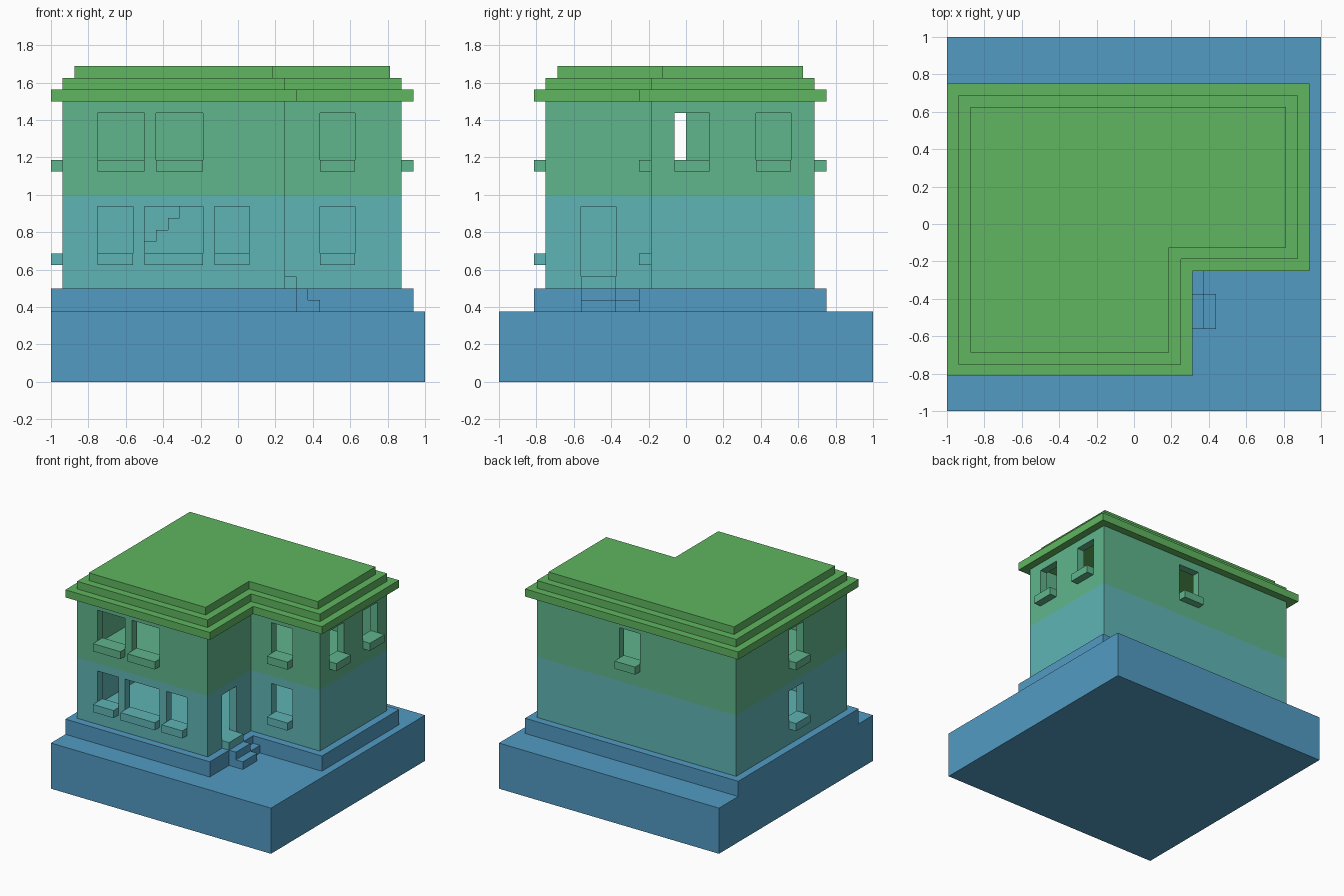
import bpy, bmesh

cube = bpy.data.objects.get("Cube")
if cube:
    bpy.data.objects.remove(cube, do_unlink=True)

U = 1 / 16  # building module: wall thickness, sill and step size


def material(name, rgb):
    m = bpy.data.materials.new(name)
    m.use_nodes = True
    col = (*rgb, 1)
    m.diffuse_color = col
    m.node_tree.nodes["Principled BSDF"].inputs["Base Color"].default_value = col
    return m


BLUE = material("ground blue", (0.084, 0.328, 0.546))
TEAL = material("lower storey teal", (0.115, 0.462, 0.462))
SEA = material("upper storey sea green", (0.115, 0.462, 0.262))
GREEN = material("roof green", (0.115, 0.462, 0.115))


def make(name, bm, mat):
    bmesh.ops.recalc_face_normals(bm, faces=bm.faces)
    me = bpy.data.meshes.new(name)
    bm.to_mesh(me)
    bm.free()
    if mat:
        me.materials.append(mat)
    ob = bpy.data.objects.new(name, me)
    bpy.context.scene.collection.objects.link(ob)
    return ob


def prism(bm, pts, z0, z1):
    face = bm.faces.new([bm.verts.new((x, y, z0)) for x, y in pts])
    ext = bmesh.ops.extrude_face_region(bm, geom=[face])
    tops = [v for v in ext["geom"] if isinstance(v, bmesh.types.BMVert)]
    bmesh.ops.translate(bm, verts=tops, vec=(0, 0, z1 - z0))


def rect(x0, x1, y0, y1):
    return [(x0, y0), (x1, y0), (x1, y1), (x0, y1)]


def plan(d):
    """L-shaped house outline, inset by d."""
    x0, x1, y0, y1 = -1 + d, 0.9375 - d, -0.8125 + d, 0.75 - d
    nx, ny = 0.3125 - d, -0.25 + d
    return [(x0, y0), (nx, y0), (nx, ny), (x1, ny), (x1, y1), (x0, y1)]


def slab(name, pts, z0, z1, mat=None):
    bm = bmesh.new()
    prism(bm, pts, z0, z1)
    return make(name, bm, mat)


def cut(ob, cutter):
    """Subtract the cutter, then discard it."""
    cutter.hide_render = True
    mod = ob.modifiers.new("opening", 'BOOLEAN')
    mod.operation, mod.solver, mod.object = 'DIFFERENCE', 'EXACT', cutter
    dg = bpy.context.evaluated_depsgraph_get()
    mesh = bpy.data.meshes.new_from_object(ob.evaluated_get(dg))
    ob.modifiers.clear()
    ob.data = mesh
    bpy.data.objects.remove(cutter, do_unlink=True)


def wall_rect(side, a, b, n0, n1):
    """Footprint along a wall from a to b, from n0 to n1 outward of its face."""
    axis, pos, sign = WALLS[side]
    lo, hi = sorted((pos + sign * n0, pos + sign * n1))
    return rect(lo, hi, a, b) if axis == 'x' else rect(a, b, lo, hi)


# Wall faces: normal axis, position, outward sign
WALLS = {"front": ('y', -0.75, -1), "recess": ('y', -0.1875, -1),
         "back": ('y', 0.6875, 1), "left": ('x', 0.875, 1),
         "right": ('x', -0.9375, -1), "door": ('x', 0.25, 1)}

LOWER_WINDOWS = [("front", -0.75, -0.5625), ("front", -0.5, -0.1875),
                 ("front", -0.125, 0.0625), ("recess", 0.4375, 0.625),
                 ("right", -0.1875, 0)]
UPPER_WINDOWS = [("front", -0.75, -0.5), ("front", -0.4375, -0.1875),
                 ("recess", 0.4375, 0.625), ("right", -0.1875, 0),
                 ("left", -0.0625, 0.125), ("left", 0.375, 0.5625),
                 ("back", -0.0625, 0.125)]
DOOR = ("door", -0.5625, -0.375)

# Ground block and plinth
slab("ground", rect(-1, 1, -1, 1), 0, 0.375, BLUE)
slab("plinth", plan(0), 0.375, 0.5, BLUE)

# Storeys: hollow walls, floor, window openings and sills
for label, z, mat, windows in (("lower", 0.5, TEAL, LOWER_WINDOWS),
                               ("upper", 1.0, SEA, UPPER_WINDOWS)):
    walls = slab(label + "_walls", plan(U), z, z + 0.5, mat)
    cut(walls, slab("room_cutter", plan(2 * U), z - 0.1, z + 0.6))
    bm = bmesh.new()
    for side, a, b in windows:
        prism(bm, wall_rect(side, a, b, -1.5 * U, 0.5 * U), z + 3 * U, z + 7 * U)
    if label == "lower":
        prism(bm, wall_rect(*DOOR, -1.5 * U, 0.5 * U), z + U, z + 7 * U)
    cut(walls, make("opening_cutter", bm, None))

    floor = slab(label + "_floor", plan(2 * U), z, z + U, mat)
    if label == "upper":
        cut(floor, slab("stairwell_cutter", rect(-0.5, -0.1875, 0.4375, 0.6),
                        z - 0.1, z + 0.2))

    for i, (side, a, b) in enumerate(windows):
        slab(f"{label}_sill_{side}_{i + 1}", wall_rect(side, a, b, 0, U),
             z + 2 * U, z + 3 * U, mat)

# Inner staircase rising along the back wall
bm = bmesh.new()
for i in range(7):
    x = -0.625 + i * U
    prism(bm, rect(x, x + U, 0.4375, 0.6), 0.5625, 0.625 + i * U)
make("inner_stairs", bm, TEAL)

# Doorstep, entrance steps and the ledge beside them
slab("doorstep", wall_rect(*DOOR, 0, U), 0.5, 0.5625, TEAL)
slab("entrance_step_upper", rect(0.3125, 0.375, -0.5625, -0.375), 0.375, 0.5, BLUE)
slab("entrance_step_lower", rect(0.375, 0.4375, -0.5625, -0.375), 0.375, 0.4375, BLUE)
slab("entrance_ledge", rect(0.3125, 0.375, -0.375, -0.25), 0.375, 0.4375, BLUE)

# Stepped roof
for i, part in enumerate(("eaves", "middle", "top")):
    slab("roof_" + part, plan(i * U), 1.5 + i * U, 1.5 + (i + 1) * U, GREEN)
